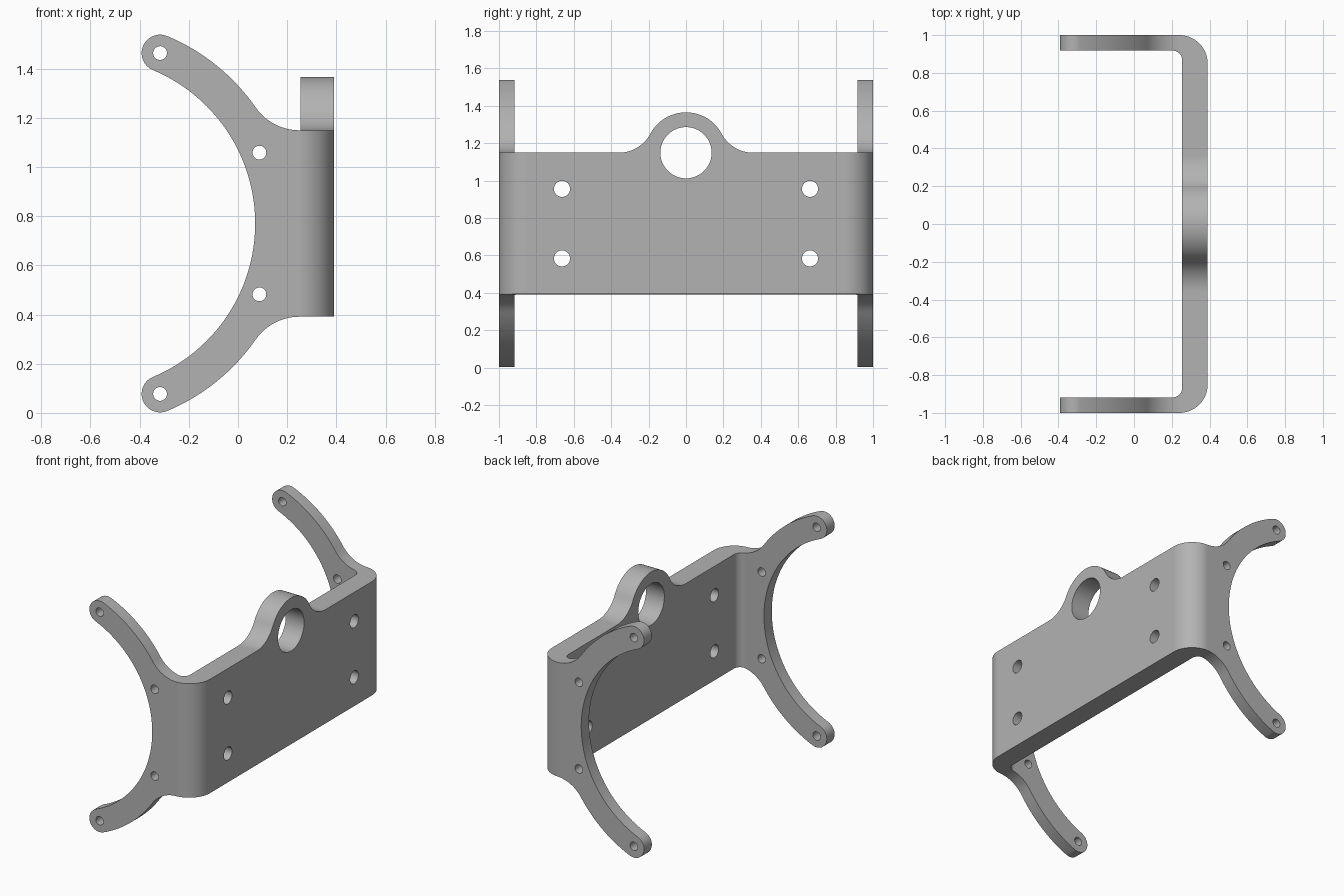
import bpy
import bmesh
from math import atan2, cos, hypot, pi, sin, sqrt
from mathutils import Vector

cube = bpy.data.objects.get("Cube")
if cube:
    bpy.data.objects.remove(cube, do_unlink=True)

MID = 0.77                      # height of the symmetry plane
LOW, TOP = 0.394, 1.149         # bottom and top edge of the back plate


def arc(cx, cy, r, start, end, steps=20):
    """Points along a circular arc."""
    angles = [start + (end - start) * i / steps for i in range(steps + 1)]
    return [(cx + r * cos(a), cy + r * sin(a)) for a in angles]


def prism(name, outline, axis, lo, hi):
    """Extrude a closed outline along x, y or z."""
    place = {"x": lambda u, v, d: (d, u, v),
             "y": lambda u, v, d: (u, d, v),
             "z": lambda u, v, d: (u, v, d)}[axis]
    bm = bmesh.new()
    face = bm.faces.new([bm.verts.new(place(u, v, lo)) for u, v in outline])
    moved = bmesh.ops.extrude_face_region(bm, geom=[face])["geom"]
    verts = [g for g in moved if isinstance(g, bmesh.types.BMVert)]
    bmesh.ops.translate(bm, verts=verts, vec=Vector(place(0, 0, hi - lo)))
    bmesh.ops.remove_doubles(bm, verts=bm.verts, dist=1e-5)
    bmesh.ops.recalc_face_normals(bm, faces=bm.faces)
    mesh = bpy.data.meshes.new(name)
    bm.to_mesh(mesh)
    bm.free()
    obj = bpy.data.objects.new(name, mesh)
    bpy.context.scene.collection.objects.link(obj)
    return obj


def carve(target, cutter, operation="DIFFERENCE"):
    """Apply a boolean and discard the cutter."""
    cutter.hide_render = True
    mod = target.modifiers.new("carve", "BOOLEAN")
    mod.operation, mod.solver, mod.object = operation, "EXACT", cutter
    depsgraph = bpy.context.evaluated_depsgraph_get()
    mesh = bpy.data.meshes.new_from_object(target.evaluated_get(depsgraph))
    target.modifiers.clear()
    target.data = mesh
    bpy.data.objects.remove(cutter, do_unlink=True)


def drill(target, u, v, r, axis, lo, hi, steps=32):
    carve(target, prism("drill", arc(u, v, r, 0, 2 * pi, steps)[:-1], axis, lo, hi))


# Folded sheet: a channel with rounded bends, seen from above
outer, inner = 0.15, 0.05
half = arc(0.39 - outer, 1 - outer, outer, 0, pi / 2, 14) + [(-0.5, 1), (-0.5, 0.918)]
half += arc(0.255 - inner, 0.918 - inner, inner, pi / 2, 0, 8)
channel = half + [(x, -y) for x, y in reversed(half)]
bracket = prism("bracket", channel, "z", -0.1, 1.6)

# Side silhouette: curved arms with round tips, blended into the plate
cx, tip_x, tip_z, tip_r = -0.606, -0.317, 1.463, 0.075
reach = hypot(tip_x - cx, tip_z - MID)
tip_angle = atan2(tip_z - MID, tip_x - cx)
arm_out, arm_in = reach + tip_r, reach - tip_r
blend_x, rise = 0.25, TOP - MID
blend_r = ((blend_x - cx) ** 2 + rise ** 2 - arm_out ** 2) / (2 * (arm_out - rise))
blend_angle = atan2(rise + blend_r, blend_x - cx)
upper = [(0.5, 1.5), (blend_x, 1.5)]
upper += arc(blend_x, TOP + blend_r, blend_r, -pi / 2, blend_angle - pi, 14)
upper += arc(cx, MID, arm_out, blend_angle, tip_angle, 24)[1:]
upper += arc(tip_x, tip_z, tip_r, tip_angle, tip_angle + pi, 20)[1:]
upper += arc(cx, MID, arm_in, tip_angle, 0, 30)[1:]
lower = [(x, 2 * MID - z) for x, z in reversed(upper[2:-1])]
side = upper + lower + [(0.5, LOW)]
carve(bracket, prism("side_silhouette", side, "y", -1.2, 1.2), "INTERSECT")

# Trim the top of the back plate, leaving the rounded lug
lug_r, foot = 0.216, 0.36
foot_r = (foot ** 2 - lug_r ** 2) / (2 * lug_r)
lug_angle = atan2(foot_r, foot)
right = arc(foot, TOP + foot_r, foot_r, -pi / 2, lug_angle - pi, 14)
right += arc(0, TOP, lug_r, lug_angle, pi / 2, 20)[1:]
trim = [(1.2, TOP)] + right + [(-y, z) for y, z in reversed(right[:-1])]
trim += [(-1.2, TOP), (-1.2, 1.7), (1.2, 1.7)]
carve(bracket, prism("lug_trim", trim, "x", blend_x, 0.6))

# Lug bore, plate holes and arm holes
drill(bracket, 0, TOP, 0.137, "x", 0.2, 0.6, 64)
for s in (-1, 1):
    for y in (-0.663, 0.663):
        drill(bracket, y, MID + s * 0.186, 0.043, "x", 0.2, 0.6)
    for x, dz in ((tip_x, tip_z - MID), (0.087, 0.288)):
        drill(bracket, x, MID + s * dz, 0.028, "y", -1.2, 1.2)

# Material
grey = bpy.data.materials.new("plain grey")
grey.use_nodes = True
colour = (0.45, 0.45, 0.45, 1)
grey.diffuse_color = colour
grey.node_tree.nodes["Principled BSDF"].inputs["Base Color"].default_value = colour
bracket.data.materials.clear()
bracket.data.materials.append(grey)

# Smooth curves, flat sheet faces
bpy.ops.object.select_all(action="DESELECT")
bracket.select_set(True)
bpy.context.view_layer.objects.active = bracket
bpy.ops.object.shade_smooth_by_angle(angle=0.6)
weighted = bracket.modifiers.new("weighted_normals", "WEIGHTED_NORMAL")
weighted.keep_sharp = True
